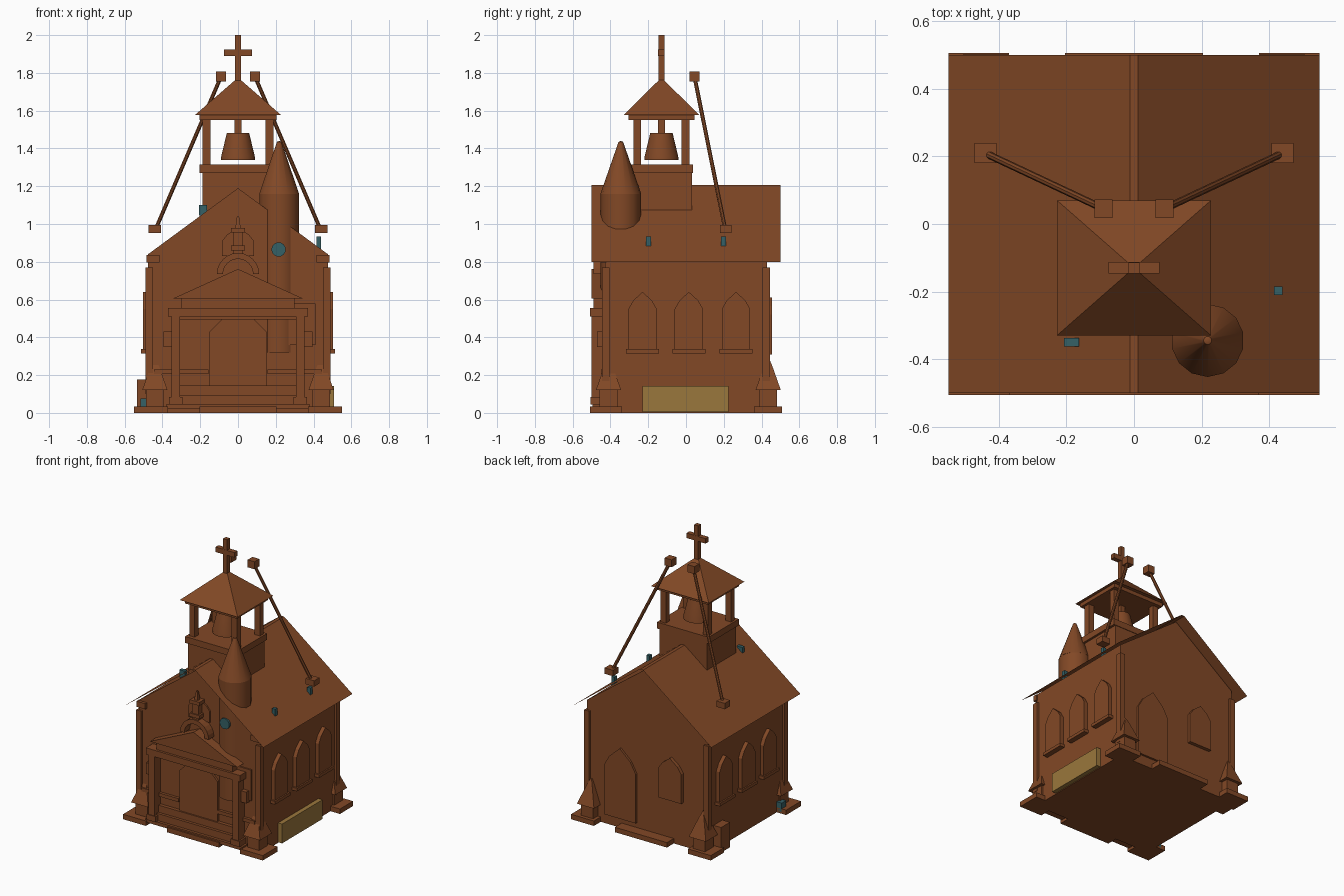
import bpy, bmesh, math
from mathutils import Vector, Matrix

if "Cube" in bpy.data.objects:
    bpy.data.objects.remove(bpy.data.objects["Cube"])


def material(name, rgb):
    m = bpy.data.materials.new(name)
    m.diffuse_color = (*rgb, 1)
    m.use_nodes = True
    m.node_tree.nodes["Principled BSDF"].inputs["Base Color"].default_value = m.diffuse_color
    return m


BROWN = material("warm_brown", (0.223, 0.065, 0.019))
TAN = material("ochre", (0.323, 0.184, 0.045))
TEAL = material("teal", (0.036, 0.119, 0.133))


def finish(name, bm, mat=BROWN, fix=True):
    if fix:
        bmesh.ops.recalc_face_normals(bm, faces=bm.faces)
    me = bpy.data.meshes.new(name)
    bm.to_mesh(me)
    bm.free()
    me.materials.append(mat)
    ob = bpy.data.objects.new(name, me)
    bpy.context.collection.objects.link(ob)
    return ob


def box(name, x0, x1, y0, y1, z0, z1, mat=BROWN):
    bm = bmesh.new()
    bmesh.ops.create_cube(bm, size=1)
    for v in bm.verts:
        v.co = Vector(((x0 + x1) / 2 + v.co.x * (x1 - x0),
                       (y0 + y1) / 2 + v.co.y * (y1 - y0),
                       (z0 + z1) / 2 + v.co.z * (z1 - z0)))
    return finish(name, bm, mat)


def prism(name, pts, axis, lo, hi, mat=BROWN):
    """Extrude a (horizontal, z) outline along x or y."""
    bm = bmesh.new()
    put = (lambda p, d: (d, p[0], p[1])) if axis == 'x' else (lambda p, d: (p[0], d, p[1]))
    f = bm.faces.new([bm.verts.new(put(p, lo)) for p in pts])
    r = bmesh.ops.extrude_face_region(bm, geom=[f])
    d = (hi - lo, 0, 0) if axis == 'x' else (0, hi - lo, 0)
    bmesh.ops.translate(bm, vec=d, verts=[v for v in r['geom'] if isinstance(v, bmesh.types.BMVert)])
    return finish(name, bm, mat)


def lancet(c, w, z0, spring, top):
    h = top - spring
    half = [(w / 2, z0), (w / 2, spring), (w * .33, spring + h * .5)]
    return ([(c + a, z) for a, z in half] + [(c, top)] +
            [(c - a, z) for a, z in reversed(half)])


def lathe(name, cx, cy, prof, n, mat=BROWN, smooth=False):
    """Stack of rings (radius, z); zero radius makes a tip."""
    bm = bmesh.new()
    rings = []
    for r, z in prof:
        k = 1 if r == 0 else n
        rings.append([bm.verts.new((cx + r * math.cos(2 * math.pi * (i + .5) / n),
                                    cy + r * math.sin(2 * math.pi * (i + .5) / n), z)) for i in range(k)])
    for a, b in zip(rings, rings[1:]):
        for i in range(n):
            j = (i + 1) % n
            bm.faces.new([a[i], a[j], b[0]] if len(b) == 1 else [a[i], a[j], b[j], b[i]])
    for ring in (rings[0], rings[-1]):
        if len(ring) > 1:
            bm.faces.new(ring)
    ob = finish(name, bm, mat)
    if smooth:
        bpy.context.view_layer.objects.active = ob
        ob.select_set(True)
        bpy.ops.object.shade_smooth_by_angle()
        ob.select_set(False)
    return ob


def rod(name, a, b, r, n=8, mat=BROWN):
    a, b = Vector(a), Vector(b)
    bm = bmesh.new()
    m = Matrix.Translation((a + b) / 2) @ (b - a).to_track_quat('Z', 'Y').to_matrix().to_4x4()
    bmesh.ops.create_cone(bm, cap_ends=True, segments=n, radius1=r, radius2=r,
                          depth=(b - a).length, matrix=m)
    return finish(name, bm, mat)


# Walls with gables, and the thin sheet roof
prism("walls", [(-.476, 0), (.476, 0), (.476, .84), (0, 1.19), (-.476, .84)], 'y', -.43, .43)
bm = bmesh.new()
rows = [[bm.verts.new((x, y, z)) for y in (-.5, .5)]
        for x, z in ((-.55, .80), (-.012, 1.207), (.012, 1.207), (.55, .80))]
for a, b in zip(rows, rows[1:]):
    bm.faces.new([a[0], b[0], b[1], a[1]])
finish("roof", bm, fix=False)

# Corner plates, pilasters and pinnacles
for s in (-1, 1):
    for cy, y0, y1, pv in ((-.41, -.507, -.34, -.425), (.435, .36, .507, .425)):
        x = s * .44
        box("corner_plate", min(s * .37, s * .55), max(s * .37, s * .55), y0, y1, 0, .035)
        box("pinnacle_block", x - .047, x + .047, cy - .047, cy + .047, .035, .125)
        lathe("pinnacle", x, cy, [(.095, .12), (.085, .14), (.03, .25), (0, .30)], 4)
        box("pilaster", s * .47 - .02, s * .47 + .02, pv - .02, pv + .02, .1, .77)
    box("wall_cornice", s * .45 - .035, s * .45 + .035, -.45, -.42, .795, .835)

# Side windows with sills
for s in (-1, 1):
    for cy in (-.23, .015, .265):
        lo, hi = sorted((s * .47, s * .503))
        prism("side_window", lancet(cy, .15, .33, .55, .64), 'x', lo, hi)
        lo, hi = sorted((s * .47, s * .513))
        box("window_sill", lo, hi, cy - .087, cy + .087, .315, .337)

# Back door, back window and steps
prism("back_door", lancet(.21, .25, .07, .42, .57), 'y', .42, .445)
prism("back_window", lancet(-.19, .18, .31, .52, .61), 'y', .42, .455)
for s in (-1, 1):
    lo, hi = sorted((s * .425, s * .507))
    box("step", -.205, .205, lo, hi, 0, .035)

# Porch: steps, door, columns, beam, rails
box("porch_plinth", -.38, .38, -.495, -.42, .02, .045)
box("porch_step_low", -.31, .31, -.475, -.42, .04, .095)
box("porch_step_high", -.31, .31, -.455, -.42, .095, .145)
prism("front_door", [(-.15, .14), (.15, .14), (.15, .43), (.08, .5), (-.08, .5), (-.15, .43)],
      'y', -.445, -.42)
for s in (-1, 1):
    x = s * .33
    box("porch_column", x - .023, x + .023, -.5, -.43, .045, .515)
    box("column_foot", x - .035, x + .035, -.505, -.43, .045, .085)
    box("porch_lamp", s * .37 - .025, s * .37 + .025, -.47, -.425, .35, .43)
    box("porch_rail", s * .3 - .145, s * .3 + .145, -.45, -.425, .205, .23)
box("porch_head", -.31, .31, -.48, -.43, .495, .515)
box("porch_beam", -.37, .37, -.507, -.425, .51, .556)
box("porch_upper_beam", -.3, .3, -.49, -.425, .556, .61)
prism("pediment", [(-.345, .605), (.345, .605), (0, .762)], 'y', -.5, -.425)
box("notice_panel", .19, .41, -.44, -.42, .36, .58)

# Arch, niche and finial above the pediment
N = 12
arc = [(r * math.cos(math.pi * i / N), .735 + r * math.sin(math.pi * i / N))
       for r, order in ((.112, range(N + 1)), (.08, range(N, -1, -1))) for i in order]
prism("arch_ring", arc, 'y', -.49, -.425)
prism("niche", lancet(0, .17, .83, .91, .98), 'y', -.44, -.42)
box("finial_post", -.025, .025, -.48, -.43, .845, .96)
box("finial_foot", -.038, .038, -.488, -.43, .86, .885)
box("finial_cap", -.038, .038, -.488, -.43, .955, .98)
lathe("finial_tip", 0, -.458, [(.02, .98), (.008, 1.04)], 4)

# Round turret with conical cap
lathe("turret", .218, -.345, [(.107, .32), (.107, 1.16)], 14, smooth=True)
lathe("turret_cap", .218, -.345, [(.108, 1.16), (.012, 1.435), (0, 1.44)], 14, smooth=True)

# Bell tower
CY = -.13
box("tower_base", -.187, .187, CY - .167, CY + .163, .98, 1.28)
box("tower_rim", -.203, .203, CY - .175, CY + .167, 1.27, 1.315)
for sx in (-1, 1):
    for sy in (-1, 1):
        x, y = sx * .167, CY + sy * .128
        box("tower_post", x - .021, x + .021, y - .021, y + .021, 1.31, 1.555)
box("canopy_plate", -.205, .205, CY - .175, CY + .175, 1.55, 1.58)
bm = bmesh.new()
base = [bm.verts.new((x, CY + y, 1.577)) for x, y in ((-.228, -.2), (.228, -.2), (.228, .2), (-.228, .2))]
tip = bm.verts.new((0, CY, 1.775))
bm.faces.new(base)
for i in range(4):
    bm.faces.new([base[i], base[(i + 1) % 4], tip])
finish("canopy_roof", bm)
box("bell_hanger", -.018, .018, CY - .018, CY + .018, 1.47, 1.56)
lathe("bell", 0, CY, [(.093, 1.338), (.09, 1.36), (.068, 1.45), (.06, 1.483)], 16, smooth=True)
box("cross_upright", -.016, .016, CY - .016, CY + .016, 1.75, 2.0)
box("cross_arm", -.075, .075, CY - .017, CY + .017, 1.89, 1.925)

# Stays from the canopy to the roof
for s in (-1, 1):
    x = s * .09
    box("stay_top_block", x - .027, x + .027, .018, .072, 1.755, 1.808)
    x = s * .44
    box("stay_foot_block", x - .033, x + .033, .18, .24, .953, .995)
    rod("stay", (s * .09, .045, 1.78), (s * .435, .207, .975), .011)

# Small coloured pieces
box("side_plaque", .47, .508, -.23, .225, .005, .142, TAN)
for y in (-.198, .198):
    box("roof_vent", .415, .44, y - .013, y + .013, .845, .933, TEAL)
box("roof_tile", -.207, -.163, -.363, -.338, 1.045, 1.1, TEAL)
rod("round_window", (.215, -.44, .865), (.215, -.46, .865), .038, 16, TEAL)
box("ground_valve", -.515, -.475, -.39, -.34, .01, .075, TEAL)
box("side_crate", -.535, -.47, .27, .37, 0, .178)
